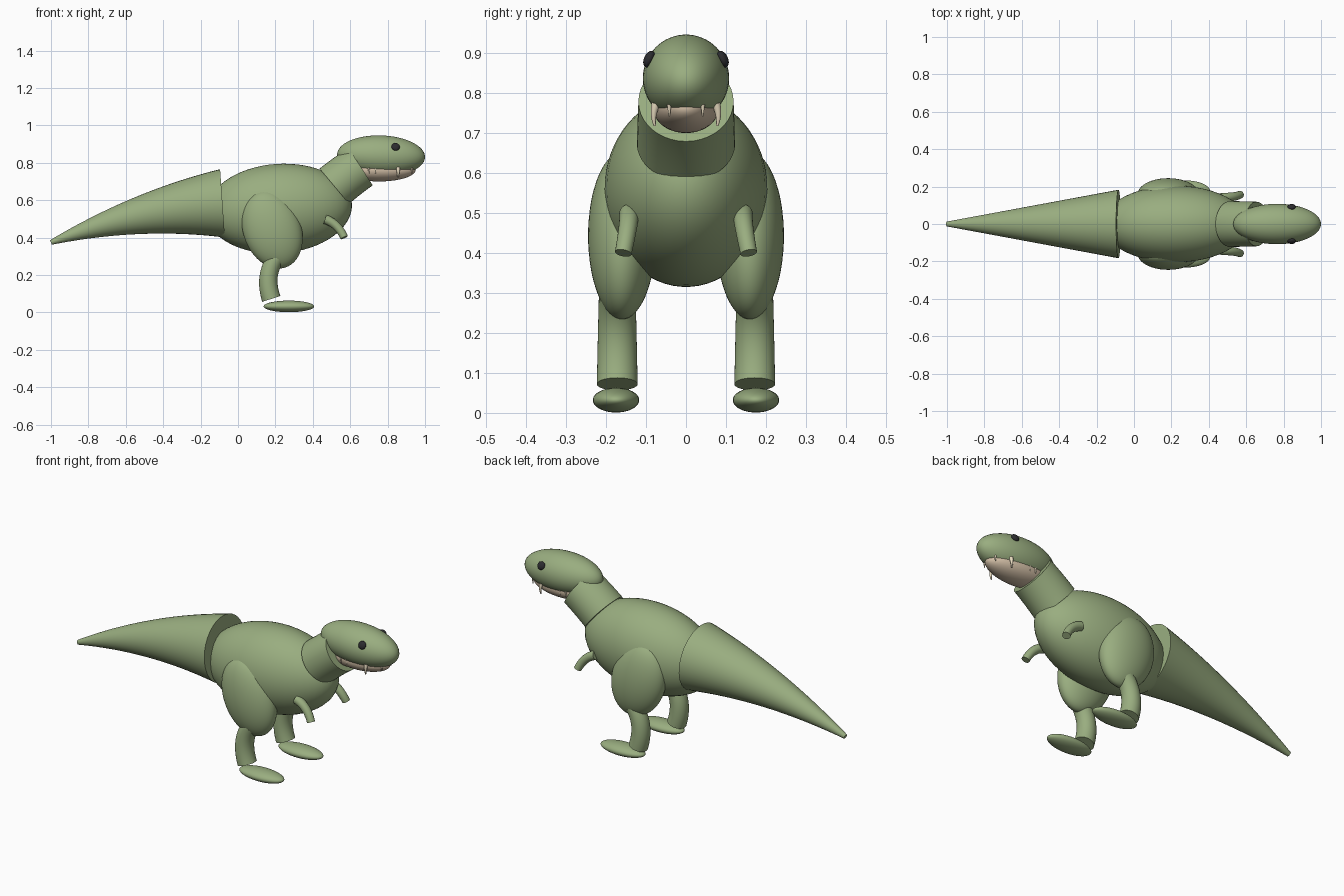
import bpy, bmesh, math
from mathutils import Vector, Matrix

if "Cube" in bpy.data.objects:
    bpy.data.objects.remove(bpy.data.objects["Cube"], do_unlink=True)


def material(name, rgb):
    m = bpy.data.materials.new(name)
    m.use_nodes = True
    m.diffuse_color = (*rgb, 1)
    m.node_tree.nodes["Principled BSDF"].inputs["Base Color"].default_value = (*rgb, 1)
    return m


GREEN = material("skin green", (0.32, 0.42, 0.215))
TAN = material("mouth tan", (0.66, 0.53, 0.39))
IVORY = material("tooth ivory", (0.80, 0.70, 0.52))
DARK = material("eye black", (0.025, 0.025, 0.028))


def finish(name, bm, mat):
    bmesh.ops.recalc_face_normals(bm, faces=bm.faces)
    mesh = bpy.data.meshes.new(name)
    bm.to_mesh(mesh)
    bm.free()
    mesh.materials.append(mat)
    ob = bpy.data.objects.new(name, mesh)
    bpy.context.collection.objects.link(ob)
    bpy.ops.object.select_all(action='DESELECT')
    ob.select_set(True)
    bpy.context.view_layer.objects.active = ob
    bpy.ops.object.shade_smooth_by_angle(angle=math.radians(40))
    return ob


def ellipsoid(name, center, radii, mat, tilt=0, roll=0, cut_below=None):
    """Scaled sphere, tilted about y and rolled about x, optionally cut flat."""
    bm = bmesh.new()
    bmesh.ops.create_uvsphere(bm, u_segments=48, v_segments=32, radius=1)
    rot = Matrix.Rotation(math.radians(roll), 4, 'X') @ Matrix.Rotation(math.radians(tilt), 4, 'Y')
    bm.transform(Matrix.Translation(center) @ rot @ Matrix.Diagonal((*radii, 1)))
    if cut_below is not None:
        geom = bm.verts[:] + bm.edges[:] + bm.faces[:]
        bmesh.ops.bisect_plane(bm, geom=geom, plane_co=(0, 0, cut_below),
                               plane_no=(0, 0, 1), clear_inner=True)
        bmesh.ops.holes_fill(bm, edges=[e for e in bm.edges if e.is_boundary])
    return finish(name, bm, mat)


def tube(name, start, bend, end, r0, r1, mat, steps=24, sides=40):
    """Capped round sweep along a quadratic arc with tapering radius."""
    a, b, c = Vector(start), Vector(bend), Vector(end)
    bm = bmesh.new()
    rings = []
    for i in range(steps + 1):
        t = i / steps
        p = a * (1 - t) ** 2 + b * 2 * t * (1 - t) + c * t * t
        d = ((b - a) * (1 - t) + (c - b) * t).normalized()
        u = d.cross(Vector((0, 1, 0))).normalized()
        v = d.cross(u)
        r = r0 + (r1 - r0) * t
        angles = [2 * math.pi * k / sides for k in range(sides)]
        rings.append([bm.verts.new(p + (u * math.cos(w) + v * math.sin(w)) * r) for w in angles])
    for lo, hi in zip(rings, rings[1:]):
        for k in range(sides):
            n = (k + 1) % sides
            bm.faces.new((lo[k], lo[n], hi[n], hi[k]))
    bm.faces.new(rings[0])
    bm.faces.new(rings[-1])
    return finish(name, bm, mat)


# Trunk, tail and neck
ellipsoid("body", (0.22, 0, 0.555), (0.39, 0.205, 0.239), GREEN, tilt=-4)
tube("tail", (-0.083, 0, 0.583), (-0.541, 0, 0.551), (-1, 0, 0.374), 0.183, 0.013, GREEN)
tube("neck", (0.515, 0, 0.674), (0.588, 0, 0.735), (0.656, 0, 0.779), 0.123, 0.119, GREEN)

# Head with a flat-cut mouth line and shallow jaw
ellipsoid("head", (0.765, 0, 0.837), (0.235, 0.108, 0.109), GREEN, tilt=2, cut_below=0.762)
ellipsoid("jaw", (0.755, 0, 0.762), (0.195, 0.082, 0.062), TAN)

# Paired parts
for side, s in (("left", 1), ("right", -1)):
    ellipsoid(side + "_thigh", (0.183, s * 0.16, 0.443), (0.155, 0.085, 0.215), GREEN, tilt=-20)
    tube(side + "_shin", (0.205, s * 0.172, 0.292), (0.136, s * 0.172, 0.2),
         (0.178, s * 0.172, 0.072), 0.046, 0.051, GREEN)
    ellipsoid(side + "_foot", (0.272, s * 0.175, 0.032), (0.135, 0.058, 0.031), GREEN)
    tube(side + "_arm", (0.465, s * 0.142, 0.498), (0.535, s * 0.142, 0.475),
         (0.568, s * 0.157, 0.4), 0.025, 0.021, GREEN, steps=14, sides=24)
    ellipsoid(side + "_eye", (0.843, s * 0.092, 0.885), (0.022, 0.013, 0.022), DARK, roll=s * 25)
    # Fang and small back teeth
    tube(side + "_fang", (0.856, s * 0.075, 0.773), (0.857, s * 0.085, 0.745),
         (0.855, s * 0.078, 0.718), 0.011, 0.003, IVORY, steps=8, sides=12)
    for i, x in enumerate((0.70, 0.735, 0.93)):
        y = 0.078 if x < 0.9 else 0.042
        tube(f"{side}_small_tooth_{i + 1}", (x, s * y, 0.772), (x, s * y, 0.76),
             (x, s * y, 0.742), 0.006, 0.002, IVORY, steps=4, sides=10)
